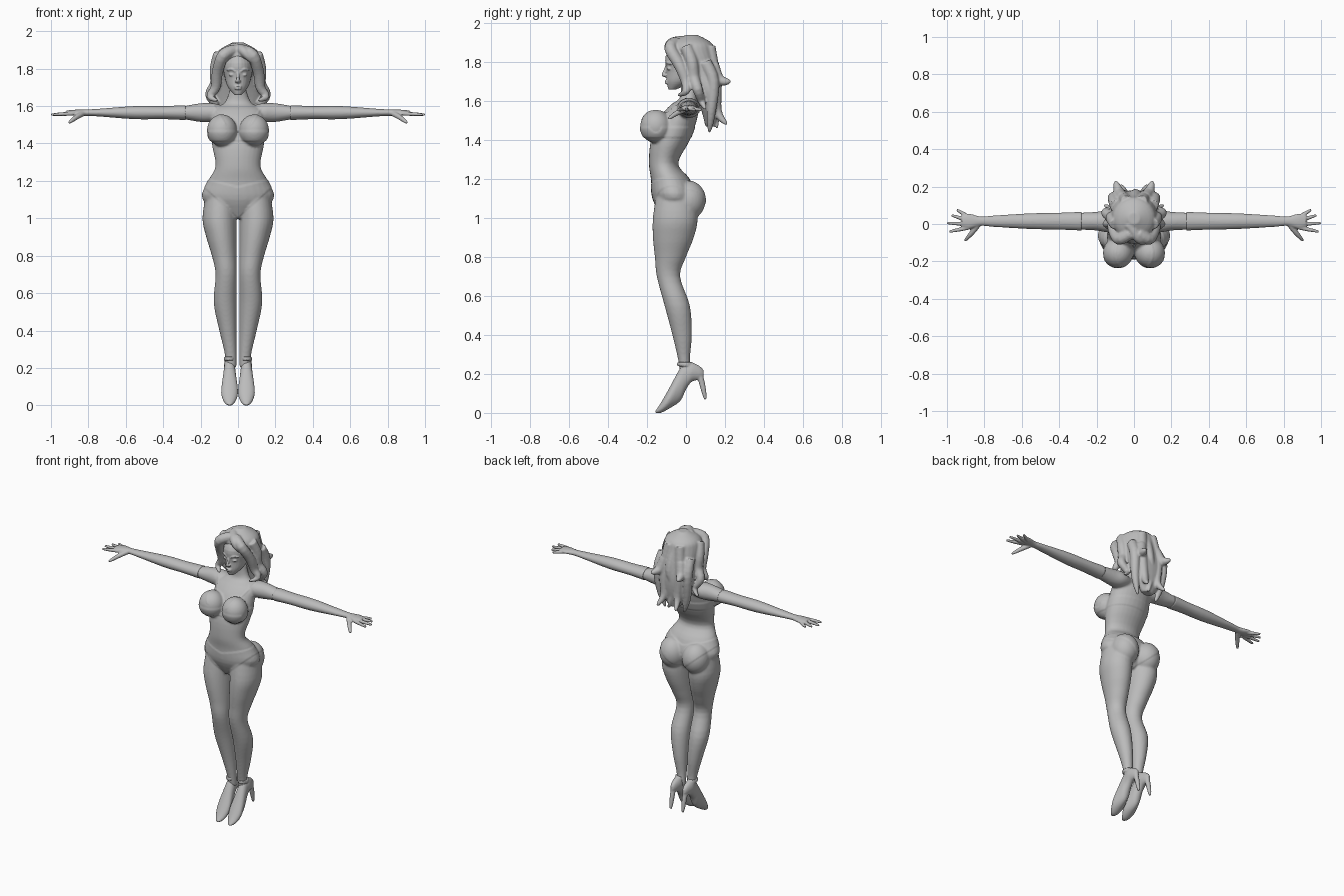
import bpy, bmesh, math
from mathutils import Vector, Matrix

if "Cube" in bpy.data.objects:
    bpy.data.objects.remove(bpy.data.objects["Cube"], do_unlink=True)

grey = bpy.data.materials.new("plain grey")
grey.use_nodes = True
grey.diffuse_color = (.5, .5, .5, 1)
grey.node_tree.nodes["Principled BSDF"].inputs["Base Color"].default_value = grey.diffuse_color

CENTRE, BOTH = (1,), (1, -1)
ARM_Y, ARM_Z = .015, 1.565
FOOT_X, LEG_GAP = .045, .008


def spline(stations, steps=4):
    """Smooth curve through tuples of any length."""
    points = [Vector(station) for station in stations]
    points = [points[0]] + points + [points[-1]]
    result = []
    for a, b, c, d in zip(points, points[1:], points[2:], points[3:]):
        for i in range(steps):
            t = i / steps
            result.append(b + (c - a) * (t / 2) + (a * 2 - b * 5 + c * 4 - d) * (t * t / 2)
                          + (b * 3 - a - c * 3 + d) * (t ** 3 / 2))
    return result + [points[-1]]


def circle(count):
    """Unit circle as cosine and sine pairs."""
    angles = [math.tau * k / count for k in range(count)]
    return [(math.cos(angle), math.sin(angle)) for angle in angles]


def skin(bm, rings):
    """Closed tube through rings of points."""
    loops = [[bm.verts.new(point) for point in ring] for ring in rings]
    for lower, upper in zip(loops, loops[1:]):
        for i in range(len(lower)):
            bm.faces.new((lower[i - 1], lower[i], upper[i], upper[i - 1]))
    bm.faces.new(loops[0][::-1])
    bm.faces.new(loops[-1])


def loft(bm, axis, stations, sides=CENTRE):
    """Elliptical sections: position, centre, half width, low edge, high edge."""
    for side in sides:
        rings = []
        for t, centre, half, low, high in spline(stations):
            ring = []
            for cosine, sine in circle(28):
                u = centre + half * cosine
                v = (low + high) / 2 + (high - low) / 2 * sine
                x, y, z = {"x": (t, u, v), "y": (u, t, v), "z": (u, v, t)}[axis]
                ring.append((x * side, y, z))
            rings.append(ring)
        skin(bm, rings)


def tube(bm, path, root, tip, sides=CENTRE):
    """Round tube along a path, narrowing mostly towards its tip."""
    for side in sides:
        points = spline(path)
        last = len(points) - 1
        across = None
        rings = []
        for i, point in enumerate(points):
            along = (points[min(i + 1, last)] - points[max(i - 1, 0)]).normalized()
            across = along.orthogonal() if across is None else across - along * across.dot(along)
            across.normalize()
            other = along.cross(across)
            radius = root + (tip - root) * (i / last) ** 3
            ring = [point + (across * cosine + other * sine) * radius for cosine, sine in circle(12)]
            rings.append([(p.x * side, p.y, p.z) for p in ring])
        skin(bm, rings)


def blob(bm, centre, radii, sides=CENTRE):
    """Ellipsoid, repeated on each side."""
    for side in sides:
        place = Matrix.Translation((centre[0] * side, centre[1], centre[2]))
        bmesh.ops.create_uvsphere(bm, u_segments=32, v_segments=20, radius=1,
                                  matrix=place @ Matrix.Diagonal((*radii, 1)))


def arm_sections(rows):
    """Sections centred on the arm line from position, half depth, half height."""
    return [(x, ARM_Y, depth, ARM_Z - height, ARM_Z + height) for x, depth, height in rows]


def centred(rows, centre=0):
    """Sections that share one centre."""
    return [(t, centre, half, low, high) for t, half, low, high in rows]


def finish(bm, name, voxel, passes):
    """Fuse the volumes into one smooth surface."""
    bmesh.ops.recalc_face_normals(bm, faces=bm.faces)
    mesh = bpy.data.meshes.new(name)
    bm.to_mesh(mesh)
    bm.free()
    obj = bpy.data.objects.new(name, mesh)
    bpy.context.collection.objects.link(obj)
    fuse = obj.modifiers.new("fuse", "REMESH")
    fuse.mode, fuse.voxel_size = "VOXEL", voxel
    relax = obj.modifiers.new("relax", "SMOOTH")
    relax.factor, relax.iterations = .5, passes
    graph = bpy.context.evaluated_depsgraph_get()
    fused = bpy.data.meshes.new_from_object(obj.evaluated_get(graph))
    obj.modifiers.clear()
    obj.data = fused
    fused.materials.clear()
    fused.materials.append(grey)
    fused.polygons.foreach_set("use_smooth", [True] * len(fused.polygons))
    return obj


# Body: torso and neck
bm = bmesh.new()
loft(bm, "z", centred([
    (1, .05, -.12, 0), (1.1, .19, -.17, .05), (1.2, .16, -.18, .02), (1.28, .12, -.19, -.04),
    (1.4, .14, -.18, .02), (1.52, .14, -.13, .06), (1.58, .13, -.08, .06),
    (1.62, .07, -.03, .06), (1.7, .04, -.03, .06)]))

# Legs share a straight inner edge
legs = [(1.14, .17, -.15, .04), (1, .19, -.17, .06), (.9, .17, -.17, .04), (.8, .14, -.16, 0),
        (.7, .12, -.15, -.03), (.55, .13, -.11, .02), (.4, .1, -.07, .03), (.27, .07, -.04, .02),
        (.2, .07, -.03, .03)]
loft(bm, "z", [(z, (outer + LEG_GAP) / 2, (outer - LEG_GAP) / 2, front, back)
               for z, outer, front, back in legs], BOTH)

# Shoulders, bust and seat
loft(bm, "x", arm_sections([(.06, .04, .03), (.13, .06, .05), (.2, .05, .05),
                            (.29, .045, .035), (.33, .04, .03)]), BOTH)
blob(bm, (.086, -.155, 1.47), (.08, .08, .085), BOTH)
blob(bm, (.086, .01, 1.09), (.085, .09, .1), BOTH)
body = finish(bm, "body", .007, 6)

# Raised garment edges: briefs, chest band and shoulder straps
bm = bmesh.new()
bm.from_mesh(body.data)
for vert in bm.verts:
    x, y, z = abs(vert.co.x), vert.co.y, vert.co.z
    margin = min(1.17 + x / 4 - z, z - 1 - x * .9)
    if x < .16:
        margin = max(margin, min(1.47 - z, z - 1.41))
        if y < 0 and z > 1.5:
            margin = max(margin, .007 - abs(x - .08 - (z - 1.52) * .6))
    if margin > 0:
        vert.co += vert.normal * min(.003, margin / 2)
bm.to_mesh(body.data)
bm.free()

# Head with nose, lips, eyes and brows
bm = bmesh.new()
loft(bm, "z", centred([(1.66, .02, -.09, -.05), (1.7, .053, -.1, .03), (1.75, .07, -.1, .09),
                       (1.83, .08, -.105, .12), (1.9, .04, -.06, .08)]))
tube(bm, [(0, -.095, 1.79), (0, -.113, 1.745), (0, -.117, 1.735), (0, -.1, 1.73)], .008, .01)
blob(bm, (.01, -.106, 1.733), (.008, .008, .007), BOTH)
for lip_height in (1.704, 1.693):
    blob(bm, (0, -.098, lip_height), (.02, .011, .006))
blob(bm, (.032, -.085, 1.767), (.018, .013, .009), BOTH)
tube(bm, [(.012, -.1, 1.784), (.035, -.096, 1.797), (.06, -.075, 1.79)], .006, .004, BOTH)
finish(bm, "head", .004, 2)

# Hair: a crown and back mass with wavy tapering locks
bm = bmesh.new()
loft(bm, "z", centred([
    (1.94, .03, 0, .06), (1.9, .1, -.07, .13), (1.85, .12, -.08, .15), (1.75, .12, 0, .17),
    (1.65, .13, .05, .18), (1.55, .1, .08, .17), (1.47, .04, .1, .15)]))
front_lock = [(.02, -.05, 1.9), (.08, -.08, 1.87), (.11, -.03, 1.78), (.12, 0, 1.7),
              (.15, 0, 1.65), (.11, -.04, 1.63)]
side_lock = [(.1, 0, 1.88), (.12, .03, 1.8), (.12, .04, 1.72), (.15, .06, 1.66), (.12, .08, 1.6),
             (.16, .1, 1.56)]
back_lock = [(.04, .12, 1.88), (.06, .15, 1.7), (.05, .16, 1.55), (.07, .21, 1.48)]
long_lock = [(.1, .1, 1.8), (.11, .14, 1.7), (.1, .13, 1.55), (.07, .12, 1.44)]
flick = [(.06, .14, 1.78), (.08, .17, 1.71), (.1, .23, 1.7)]
for path in (front_lock, side_lock, back_lock, long_lock, flick):
    tube(bm, path, .032, .006, BOTH)
fringe = [(-.03, 0, 1.91), (.02, -.07, 1.9), (.05, -.09, 1.87), (.08, -.08, 1.83)]
nape_lock = [(0, .12, 1.85), (.01, .16, 1.72), (-.01, .15, 1.6), (.02, .16, 1.46)]
for path in (fringe, nape_lock):
    tube(bm, path, .028, .006)
finish(bm, "hair", .006, 3)

for side, label in ((1, "left"), (-1, "right")):
    sides = (side,)

    # Long glove with a fanned hand
    bm = bmesh.new()
    loft(bm, "x", arm_sections([
        (.28, .05, .04), (.4, .045, .035), (.55, .042, .035), (.75, .03, .02), (.82, .025, .017),
        (.88, .04, .015), (.92, .03, .01)]), sides)
    for i, length in enumerate((.08, .1, .12, .11)):
        angle = .55 - i / 4
        base = Vector((.88, .035 - i * .018, 1.56))
        reach = Vector((math.cos(angle), math.sin(angle), -.05)) * length
        tube(bm, [base, base + reach / 2, base + reach], .011, .006, sides)
    tube(bm, [(.83, 0, 1.56), (.865, -.045, 1.54), (.905, -.09, 1.51)], .015, .006, sides)
    finish(bm, label + "_glove", .005, 2)

    # Pointed shoe, heel and ankle strap
    bm = bmesh.new()
    loft(bm, "y", centred([
        (-.157, .01, 0, .01), (-.13, .03, 0, .05), (-.09, .045, .02, .12), (-.03, .035, .06, .23),
        (0, .03, .12, .26), (.03, .03, .16, .26), (.07, .02, .17, .24), (.09, .01, .18, .22)],
        FOOT_X), sides)
    tube(bm, [(FOOT_X, .07, .2), (FOOT_X, .085, .14), (FOOT_X, .1, .07)], .016, .007, sides)
    loft(bm, "z", centred([(.24, .03, -.045, .035), (.26, .03, -.045, .03)], FOOT_X), sides)
    finish(bm, label + "_shoe", .005, 2)
